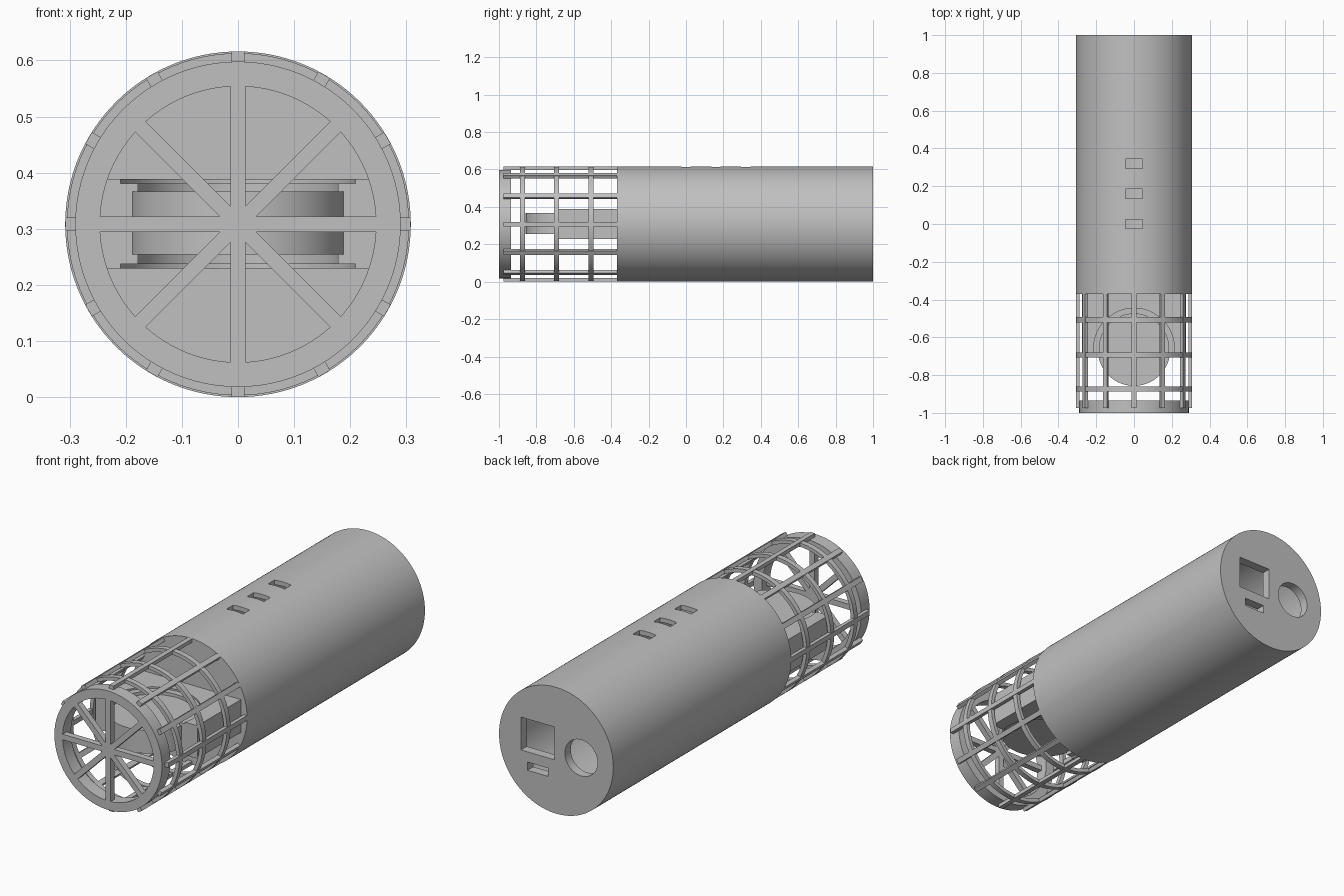
import bpy, bmesh, math
from mathutils import Matrix, Vector

if "Cube" in bpy.data.objects:
    bpy.data.objects.remove(bpy.data.objects["Cube"], do_unlink=True)

grey = bpy.data.materials.new("plain_grey")
grey.use_nodes = True
colour = (0.53, 0.53, 0.53, 1)
grey.diffuse_color = colour
grey.node_tree.nodes["Principled BSDF"].inputs["Base Color"].default_value = colour

R = 0.308                      # outer radius, also the axis height
AXIS = Vector((0, 0, R))


def finish(name, obj=None):
    obj = obj or bpy.context.object
    obj.name = name
    obj.data.materials.clear()
    obj.data.materials.append(grey)
    return obj


def smooth(obj):
    bpy.ops.object.select_all(action='DESELECT')
    obj.select_set(True)
    bpy.context.view_layer.objects.active = obj
    bpy.ops.object.shade_smooth_by_angle(angle=math.radians(30))


def box(name, x, y, z):
    """Box from (low, high) ranges."""
    mid = [(a + b) / 2 for a, b in (x, y, z)]
    bpy.ops.mesh.primitive_cube_add(size=1, location=mid)
    obj = bpy.context.object
    size = [b - a for a, b in (x, y, z)]
    obj.data.transform(Matrix.Diagonal((*size, 1)))
    return finish(name)


def rod(name, r, y0, y1, x=0, z=R, sides=96):
    """Cylinder lying along y."""
    bpy.ops.mesh.primitive_cylinder_add(vertices=sides, radius=r, depth=y1 - y0,
                                        location=(x, (y0 + y1) / 2, z),
                                        rotation=(math.pi / 2, 0, 0))
    return finish(name)


def disc(name, r, y, z0, z1):
    """Upright cylinder along z."""
    bpy.ops.mesh.primitive_cylinder_add(vertices=96, radius=r, depth=z1 - z0,
                                        location=(0, y, (z0 + z1) / 2))
    return finish(name)


def ring(name, inner, outer, y0, y1):
    """Rectangular section spun round the y axis."""
    bm = bmesh.new()
    pts = [(inner, y0), (outer, y0), (outer, y1), (inner, y1)]
    verts = [bm.verts.new((r, y, 0)) for r, y in pts]
    edges = [bm.edges.new((verts[i], verts[i - 1])) for i in range(4)]
    bmesh.ops.spin(bm, geom=verts + edges, cent=(0, 0, 0), axis=(0, 1, 0),
                   angle=math.tau, steps=96)
    bmesh.ops.remove_doubles(bm, verts=bm.verts, dist=0.0001)
    bmesh.ops.recalc_face_normals(bm, faces=bm.faces)
    mesh = bpy.data.meshes.new(name)
    bm.to_mesh(mesh)
    bm.free()
    obj = bpy.data.objects.new(name, mesh)
    obj.location = AXIS
    bpy.context.collection.objects.link(obj)
    finish(name, obj)
    smooth(obj)
    return obj


def cut(obj, cutter):
    cutter.hide_render = True
    mod = obj.modifiers.new("cut", 'BOOLEAN')
    mod.operation, mod.solver, mod.object = 'DIFFERENCE', 'EXACT', cutter
    bpy.context.view_layer.objects.active = obj
    bpy.ops.object.modifier_apply(modifier=mod.name)
    bpy.data.objects.remove(cutter, do_unlink=True)


# Hollow tube body with closed ends
body = rod("body", R, -0.37, 1, sides=128)
cut(body, rod("cavity", R - 0.022, -0.345, 0.955, sides=128))

# Three slots along the top
for y in (0, 0.16, 0.32):
    cut(body, box("slot_cutter", (-0.045, 0.045), (y - 0.025, y + 0.025), (0.55, 0.7)))

# Openings in the back end
cut(body, box("window_cutter", (0.01, 0.19), (0.9, 1.1), (0.26, 0.42)))
cut(body, box("port_cutter", (0.045, 0.155), (0.9, 1.1), (0.17, 0.21)))
cut(body, rod("round_cutter", 0.088, 0.9, 1.1, x=-0.135, sides=64))
smooth(body)

# Front rim with spokes
ring("front_rim", 0.246, 0.29, -1, -0.935)
for i in range(4):
    spoke = box("spoke", (-0.25, 0.25), (-1, -0.97), (-0.0135, 0.0135))
    spoke.location.z = R
    spoke.rotation_euler.y = i * math.pi / 4

# Cage hoops and lengthwise bars
for y in (-0.873, -0.693, -0.507):
    ring("cage_hoop", 0.287, 0.305, y - 0.0135, y + 0.0135)
for i in range(12):
    bar = box("cage_bar", (-0.012, 0.012), (-0.975, -0.365), (0, 0.018))
    angle = i * math.tau / 12
    bar.rotation_euler.y = angle
    bar.location = Vector((math.sin(angle), 0, math.cos(angle))) * (R - 0.0095) + AXIS
    bar.location.y = -0.67

# Holder block with a stepped round pocket
WHEEL_Y = -0.66
LOW, HIGH = R - 0.079, R + 0.081
holder = box("holder_block", (-0.275, 0.275), (-0.705, -0.36), (LOW, HIGH))
cut(holder, disc("pocket_cutter", 0.184, WHEEL_Y, 0.1, 0.5))
for z in (LOW, HIGH):
    cut(holder, disc("recess_cutter", 0.214, WHEEL_Y, z - 0.008, z + 0.008))
smooth(holder)

# Wheel resting in the pocket
smooth(disc("wheel", 0.192, WHEEL_Y - 0.005, R - 0.054, R + 0.058))
